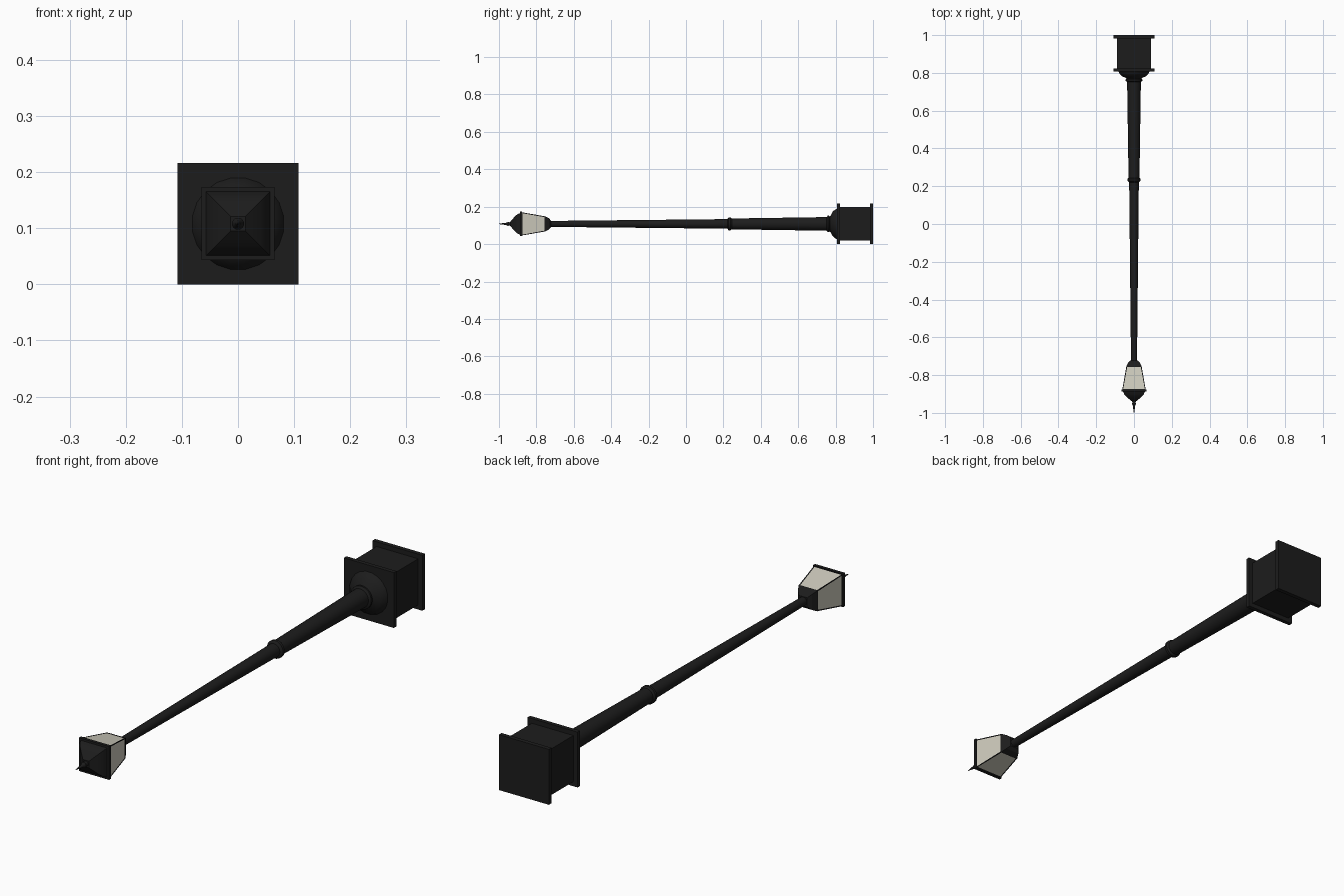
import bpy, bmesh, math

if "Cube" in bpy.data.objects:
    bpy.data.objects.remove(bpy.data.objects["Cube"])

AXIS_Z = 0.108

def material(name, rgb):
    m = bpy.data.materials.new(name)
    m.diffuse_color = (*rgb, 1)
    m.use_nodes = True
    m.node_tree.nodes["Principled BSDF"].inputs["Base Color"].default_value = m.diffuse_color
    return m

black = material("black_iron", (0.012, 0.012, 0.012))
glass = material("frosted_glass", (0.62, 0.60, 0.51))

def loft(name, profile, sides=20, smooth=True):
    """Stack rings of (half_width, y) along the lamp axis and cap the ends."""
    bm = bmesh.new()
    grow = math.sqrt(2) if sides == 4 else 1
    rings = []
    for r, y in profile:
        ring = []
        for i in range(sides):
            a = 2 * math.pi * (i + 0.5) / sides
            ring.append(bm.verts.new((r * grow * math.cos(a), y, AXIS_Z + r * grow * math.sin(a))))
        rings.append(ring)
    for a, b in zip(rings, rings[1:]):
        for i in range(sides):
            j = (i + 1) % sides
            bm.faces.new((a[i], a[j], b[j], b[i]))
    bm.faces.new(rings[0])
    bm.faces.new(rings[-1])
    bmesh.ops.recalc_face_normals(bm, faces=bm.faces)
    me = bpy.data.meshes.new(name)
    bm.to_mesh(me)
    bm.free()
    ob = bpy.data.objects.new(name, me)
    bpy.context.collection.objects.link(ob)
    me.materials.append(black)
    if smooth:
        bpy.ops.object.select_all(action='DESELECT')
        ob.select_set(True)
        bpy.context.view_layer.objects.active = ob
        bpy.ops.object.shade_smooth_by_angle(angle=math.radians(40))
    return ob

# Square pedestal with two flanges
loft("foot_plate", [(0.108, 1.0), (0.108, 0.983)], 4, False)
loft("pedestal", [(0.09, 0.983), (0.09, 0.823)], 4, False)
loft("upper_plate", [(0.108, 0.823), (0.108, 0.807)], 4, False)

# Domed collar where the pole meets the pedestal
loft("dome_collar", [(0.083, 0.808), (0.077, 0.796), (0.065, 0.783), (0.046, 0.774),
                     (0.040, 0.769), (0.045, 0.765), (0.045, 0.758), (0.037, 0.752)])

# Tapered pole with a ring where it narrows
loft("lower_pole", [(0.037, 0.76), (0.029, 0.23)])
loft("pole_ring", [(0.029, 0.245), (0.035, 0.238), (0.035, 0.228), (0.026, 0.221)])
loft("upper_pole", [(0.026, 0.23), (0.016, -0.735)])

# Lantern
loft("lantern_base", [(0.018, -0.722), (0.030, -0.733), (0.040, -0.752)], 4, False)
lantern = loft("lantern_body", [(0.040, -0.752), (0.062, -0.878)], 4, False)
lantern.data.materials.append(glass)
bm = bmesh.new()
bm.from_mesh(lantern.data)
panes = [f for f in bm.faces if abs(f.normal.y) < 0.7]
bmesh.ops.inset_individual(bm, faces=panes, thickness=0.006, depth=-0.001)
for f in panes:
    f.material_index = 1
bm.to_mesh(lantern.data)
bm.free()
loft("lantern_rim", [(0.065, -0.876), (0.065, -0.888)], 4, False)
loft("lantern_roof", [(0.057, -0.888), (0.052, -0.901), (0.041, -0.914),
                      (0.026, -0.927), (0.013, -0.938)], 4)

# Pointed finial
loft("finial", [(0.012, -0.932), (0.009, -0.945), (0.011, -0.952), (0.006, -0.962),
                (0.004, -0.98), (0.001, -1.0)], 12)
